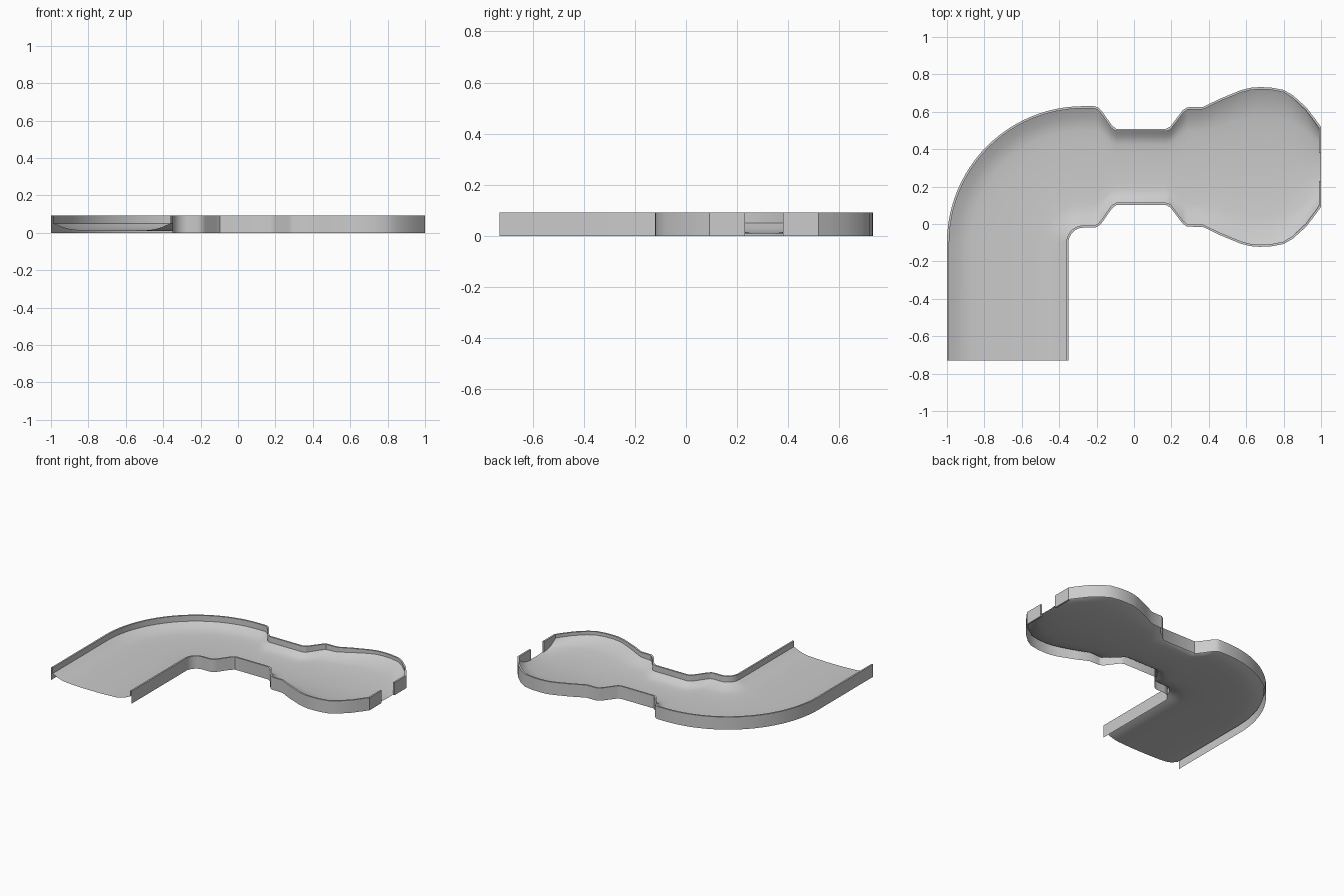
import bpy, bmesh, math
from mathutils import Vector

if "Cube" in bpy.data.objects:
    bpy.data.objects.remove(bpy.data.objects["Cube"])

TOP, T, MID = 0.092, 0.012, 0.305

# Stations along the track: centre, across direction, half width, slope, bowl factor
stations = []
for y in (-0.73, -0.42):
    stations.append((Vector((-0.675, y)), Vector((-1, 0)), 0.325, 0, 0))
for i in range(25):
    a = math.pi - i / 24 * math.pi / 2
    d = Vector((math.cos(a), math.sin(a)))
    stations.append((Vector((-0.27, -0.1)) + d * 0.405, d, 0.325, 0, 0))

# Neck and rounded bulb: x position and half width
outline = [(-.215, .325), (-.195, .32), (-.175, .303), (-.12, .225), (-.095, .203),
           (.17, .203), (.195, .217), (.26, .303), (.285, .319), (.37, .321),
           (.46, .365), (.57, .41), (.62, .423), (.67, .427), (.73, .425),
           (.80, .412), (.85, .383), (.92, .32), (.97, .255), (1.0, .213)]
for i, (x, h) in enumerate(outline):
    p, q = outline[max(i - 1, 0)], outline[min(i + 1, len(outline) - 1)]
    slope = (q[1] - p[1]) / (q[0] - p[0])
    bowl = min(max((x - 0.2) / 0.4, 0), 1)
    stations.append((Vector((x, MID)), Vector((0, 1)), h, slope, bowl))

# Half floor section: fraction of half width, z in the lane, z in the bulb
floor_half = [(1, .05, .068), (.95, .043, .058), (.85, .029, .044), (.74, .019, .031),
              (.63, .014, .024), (.42, .011, .016), (.2, .009, .010)]
floor_section = floor_half + [(-f, a, b) for f, a, b in reversed(floor_half)]


def strip_object(name, rows):
    bm = bmesh.new()
    grid = [[bm.verts.new(p) for p in row] for row in rows]
    for r0, r1 in zip(grid, grid[1:]):
        for k in range(len(r0) - 1):
            bm.faces.new((r0[k], r0[k + 1], r1[k + 1], r1[k]))
    bmesh.ops.recalc_face_normals(bm, faces=bm.faces)
    if sum(f.normal.z * f.calc_area() for f in bm.faces) < 0:
        bmesh.ops.reverse_faces(bm, faces=bm.faces)
    me = bpy.data.meshes.new(name)
    bm.to_mesh(me)
    bm.free()
    ob = bpy.data.objects.new(name, me)
    bpy.context.collection.objects.link(ob)
    bpy.ops.object.select_all(action='DESELECT')
    ob.select_set(True)
    bpy.context.view_layer.objects.active = ob
    bpy.ops.object.shade_smooth_by_angle(angle=math.radians(30))


# One continuous shell: outer skirt, wall rim, dished floor, opposite wall
rows = []
for c, d, h, slope, bowl in stations:
    inner = h - T * math.sqrt(1 + slope * slope)
    section = [(h, 0), (h, TOP), (inner, TOP)]
    section += [(f * inner, a + (b - a) * bowl) for f, a, b in floor_section]
    section += [(-inner, TOP), (-h, TOP), (-h, 0)]
    rows.append([(*(c + d * u), z) for u, z in section])
strip_object("track_shell", rows)

# End wall flaps either side of the exit gap
for name, side in (("end_wall_back", 1), ("end_wall_front", -1)):
    ya, yb = MID + side * 0.074, MID + side * 0.213
    bpy.ops.mesh.primitive_cube_add(size=1, location=(1 - T / 2, (ya + yb) / 2, TOP / 2))
    ob = bpy.context.object
    ob.name = name
    ob.scale = (T, abs(yb - ya), TOP)
